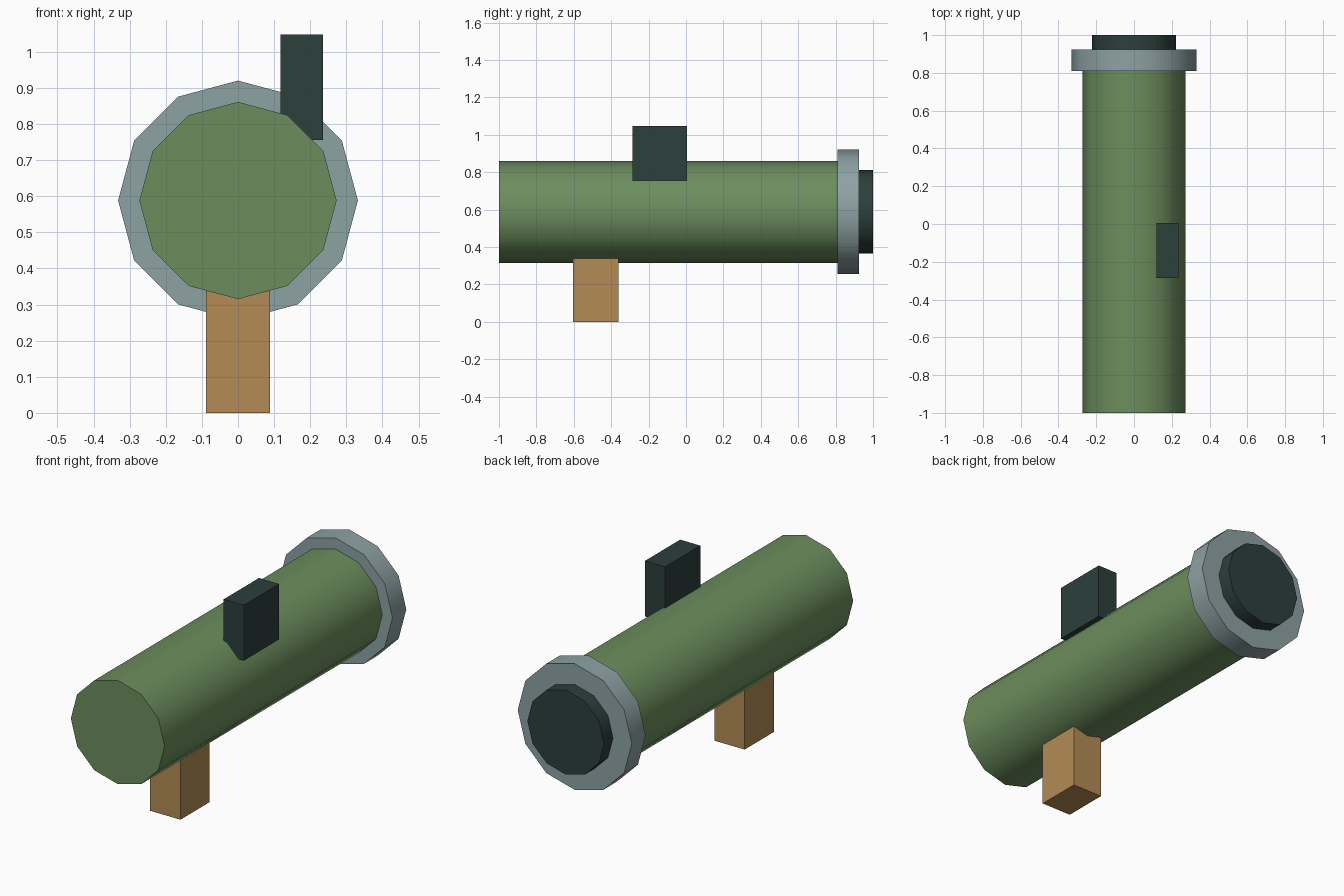
import bpy
import math

if "Cube" in bpy.data.objects:
    bpy.data.objects.remove(bpy.data.objects["Cube"])

AXIS_Z = 0.588  # height of the tube's centre line


def material(name, rgb):
    mat = bpy.data.materials.new(name)
    mat.diffuse_color = (*rgb, 1)
    mat.use_nodes = True
    mat.node_tree.nodes["Principled BSDF"].inputs["Base Color"].default_value = mat.diffuse_color
    return mat


green = material("green_paint", (0.15, 0.27, 0.11))
steel = material("steel", (0.27, 0.36, 0.37))
dark = material("dark_metal", (0.025, 0.05, 0.045))
wood = material("wood", (0.45, 0.26, 0.09))


def drum(name, radius, y0, y1, mat):
    """Twelve-sided cylinder lying along y."""
    bpy.ops.mesh.primitive_cylinder_add(
        vertices=12, radius=radius, depth=y1 - y0,
        location=(0, (y0 + y1) / 2, AXIS_Z), rotation=(math.pi / 2, 0, 0))
    obj = bpy.context.object
    obj.name = name
    obj.data.materials.append(mat)
    bpy.ops.object.transform_apply(location=False, rotation=True, scale=True)
    bpy.ops.object.shade_smooth_by_angle(angle=math.radians(40))


def box(name, x, y, z, mat):
    """Box given by its (min, max) range on each axis."""
    spans = (x, y, z)
    bpy.ops.mesh.primitive_cube_add(size=1, location=[(a + b) / 2 for a, b in spans])
    obj = bpy.context.object
    obj.name = name
    obj.scale = [b - a for a, b in spans]
    obj.data.materials.append(mat)
    bpy.ops.object.transform_apply(location=False, rotation=False, scale=True)


# Barrel, muzzle collar and dark bore plug
drum("barrel_tube", 0.273, -1.0, 0.87, green)
drum("muzzle_collar", 0.332, 0.81, 0.925, steel)
drum("bore_plug", 0.223, 0.885, 1.0, dark)

# Offset sight block on top and grip underneath
box("sight_block", (0.118, 0.235), (-0.287, 0.006), (0.755, 1.047), dark)
box("grip", (-0.088, 0.088), (-0.604, -0.362), (0.0, 0.338), wood)
